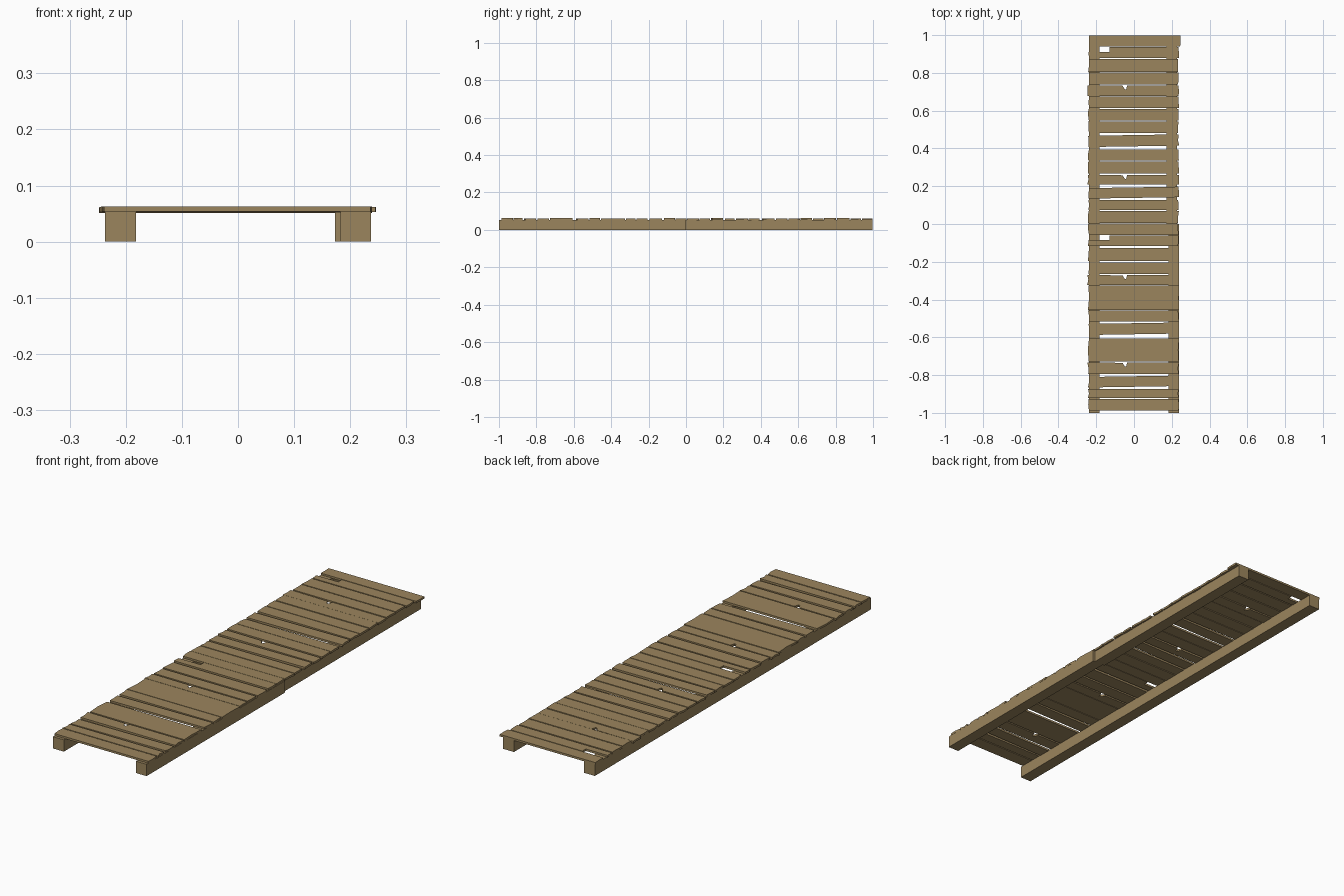
import bpy, bmesh, random

random.seed(4)
cube = bpy.data.objects.get("Cube")
if cube:
    bpy.data.objects.remove(cube)

wood = bpy.data.materials.new("weathered_wood")
wood.use_nodes = True
COLOR = (0.33, 0.235, 0.11, 1)
wood.diffuse_color = COLOR
wood.node_tree.nodes["Principled BSDF"].inputs["Base Color"].default_value = COLOR


def prism(name, outline, z0, z1):
    """Extrude a flat outline upward into a closed solid."""
    bm = bmesh.new()
    face = bm.faces.new([bm.verts.new((x, y, z0)) for x, y in outline])
    top = bmesh.ops.extrude_face_region(bm, geom=[face])["geom"]
    verts = [v for v in top if isinstance(v, bmesh.types.BMVert)]
    bmesh.ops.translate(bm, verts=verts, vec=(0, 0, z1 - z0))
    bmesh.ops.recalc_face_normals(bm, faces=bm.faces)
    mesh = bpy.data.meshes.new(name)
    bm.to_mesh(mesh)
    bm.free()
    mesh.materials.append(wood)
    obj = bpy.data.objects.new(name, mesh)
    bpy.context.collection.objects.link(obj)
    return obj


def beam(name, x0, x1, y0, y1):
    prism(name, [(x0, y0), (x1, y0), (x1, y1), (x0, y1)], 0, 0.054)


# Two long beams, each made of a front and a back length
beam("left_beam_front", 0.183, 0.237, -1, 0)
beam("left_beam_back", 0.173, 0.228, 0, 0.998)
beam("right_beam_front", -0.237, -0.182, -1, 0)
beam("right_beam_back", -0.237, -0.182, 0, 0.998)


def plank(index, y1, y0, kind):
    """One cross board with uneven ends, optionally broken or split."""
    def jit(a):
        return random.uniform(-a, a)
    left, right = -0.241, 0.236
    slope = 0.005 if kind == "skew" else 0
    if kind == "wide":
        left, right = -0.237, 0.247
    if kind == "split":
        left = -0.245
    mid = (y0 + y1) / 2
    # Front edge, then the ragged left-hand end
    pts = [(left + jit(0.003), y0 - slope / 2), (right + jit(0.003), y0 + slope),
           (right + jit(0.004), mid), (right + jit(0.003), y1 + slope / 2)]
    # Back edge with its damage
    if kind == "corner":
        pts += [(-0.13, y1), (-0.13, y1 - 0.025), (left, y1 - 0.025)]
    else:
        if kind == "split":
            pts += [(-0.036, y1), (-0.042, y1 - 0.022),
                    (-0.05, y1 - 0.02), (-0.06, y1 - 0.002)]
        pts += [(left + jit(0.003), y1 - slope), (left + jit(0.004), mid)]
    lift = 0 if kind == "wide" else jit(0.0012)
    prism("plank_%02d" % index, pts, 0.0525 + lift, 0.0618 + lift)


# Boards from back to front: back edge, front edge, kind
BOARDS = [
    (0.998, 0.940, "wide"), (0.936, 0.880, "corner"), (0.874, 0.806, ""),
    (0.801, 0.738, ""), (0.734, 0.678, "split"), (0.674, 0.613, ""),
    (0.609, 0.547, ""), (0.543, 0.482, ""), (0.472, 0.410, "skew"),
    (0.394, 0.335, ""), (0.331, 0.268, ""), (0.260, 0.208, "split"),
    (0.195, 0.137, "skew"), (0.127, 0.073, ""), (0.069, 0.006, ""),
    (0.002, -0.057, ""), (-0.060, -0.117, "corner"), (-0.127, -0.195, ""),
    (-0.205, -0.264, ""), (-0.270, -0.322, "split"), (-0.326, -0.455, ""),
    (-0.459, -0.516, ""), (-0.524, -0.585, "skew"), (-0.606, -0.727, ""),
    (-0.733, -0.793, "split"), (-0.805, -0.863, "skew"),
    (-0.874, -0.921, ""), (-0.926, -0.987, ""),
]
for i, (back, front, kind) in enumerate(BOARDS):
    plank(i + 1, back, front, kind)
